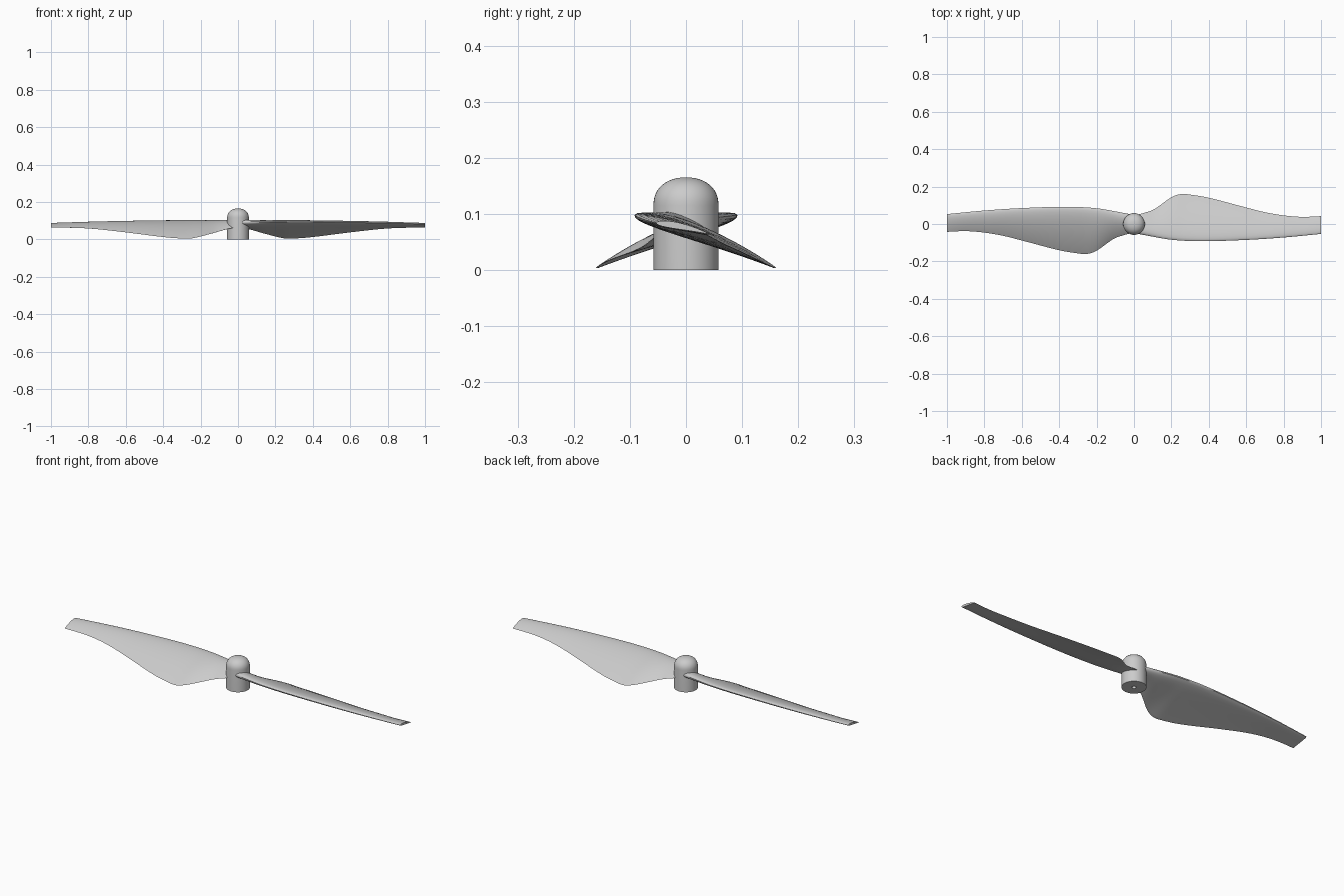
import bpy, bmesh, math
from mathutils import Matrix

if "Cube" in bpy.data.objects:
    bpy.data.objects.remove(bpy.data.objects["Cube"])

grey = bpy.data.materials.new("light_grey")
grey.use_nodes = True
colour = (0.6, 0.6, 0.6, 1)
grey.diffuse_color = colour
grey.node_tree.nodes["Principled BSDF"].inputs["Base Color"].default_value = colour


def finish(name, bm, angle=35):
    bmesh.ops.recalc_face_normals(bm, faces=bm.faces)
    mesh = bpy.data.meshes.new(name)
    bm.to_mesh(mesh)
    bm.free()
    obj = bpy.data.objects.new(name, mesh)
    bpy.context.collection.objects.link(obj)
    mesh.materials.append(grey)
    bpy.ops.object.select_all(action='DESELECT')
    bpy.context.view_layer.objects.active = obj
    obj.select_set(True)
    bpy.ops.object.shade_smooth_by_angle(angle=math.radians(angle))
    return obj


def sample(points, x):
    """Smooth cubic interpolation through (x, value) points."""
    def slope(i):
        a, b = points[max(i - 1, 0)], points[min(i + 1, len(points) - 1)]
        return (b[1] - a[1]) / (b[0] - a[0])
    i = 0
    while i < len(points) - 2 and x > points[i + 1][0]:
        i += 1
    (x0, v0), (x1, v1) = points[i], points[i + 1]
    w = x1 - x0
    t = (x - x0) / w
    return (v0 * (1 + 2 * t) * (1 - t) ** 2 + v1 * t * t * (3 - 2 * t)
            + w * t * (1 - t) * (slope(i) * (1 - t) - slope(i + 1) * t))


# Blade plan, height and thickness along the span
lead_y = [(0, -.048), (.06, -.06), (.2, -.084), (.36, -.092), (.6, -.085), (.8, -.072), (1, -.053)]
trail_y = [(0, .045), (.06, .061), (.11, .08), (.2, .143), (.25, .16), (.3, .157), (.4, .14),
           (.6, .088), (.7, .063), (.8, .046), (.9, .038), (1, .042)]
lead_z = [(0, .093), (.3, .098), (.6, .094), (1, .084)]
trail_z = [(0, .066), (.06, .054), (.15, .028), (.25, .004), (.3, .004), (.4, .012),
           (.6, .037), (.8, .058), (1, .064)]
thickness = [(0, .032), (.3, .028), (.6, .023), (1, .012)]


def section(x):
    """Closed cambered airfoil loop, nose first along the top and back below."""
    y0, y1 = sample(lead_y, x), sample(trail_y, x)
    z0, z1 = sample(lead_z, x), sample(trail_z, x)
    chord = math.hypot(y1 - y0, z1 - z0)
    dy, dz = (y1 - y0) / chord, (z1 - z0) / chord
    half = 14
    loop = []
    for k in range(2 * half):
        side = 1 if k <= half else -1
        t = (1 - math.cos(math.pi * k / half)) / 2
        h = 5 * sample(thickness, x) * (.297 * math.sqrt(t) - .126 * t - .352 * t ** 2
                                        + .284 * t ** 3 - .1 * t ** 4)
        n = side * h + .03 * chord * 4 * t * (1 - t)
        loop.append((x, y0 + dy * t * chord - dz * n, z0 + dz * t * chord + dy * n))
    return loop


def blade(name, turn):
    bm = bmesh.new()
    count = 48
    rings = [[bm.verts.new(p) for p in section(.012 + .988 * i / count)] for i in range(count + 1)]
    for a, b in zip(rings, rings[1:]):
        for j in range(len(a)):
            k = (j + 1) % len(a)
            bm.faces.new((a[j], a[k], b[k], b[j]))
    bm.faces.new(rings[0])
    bm.faces.new(rings[-1])
    bmesh.ops.rotate(bm, verts=bm.verts, matrix=Matrix.Rotation(turn, 3, 'Z'))
    return finish(name, bm)


blade("left_blade", 0)
blade("right_blade", math.pi)

# Hub: lathe of a domed cylinder with a blind shaft hole underneath
radius, shoulder, dome, bore = .058, .115, .05, .01
profile = [(0, .1), (bore, .1), (bore, 0), (radius, 0), (radius, shoulder)]
for i in range(1, 13):
    a = math.pi / 2 * i / 12
    profile.append((radius * max(math.cos(a), 0) ** .9, shoulder + dome * math.sin(a) ** .9))
bm = bmesh.new()
verts = [bm.verts.new((r, 0, z)) for r, z in profile]
edges = [bm.edges.new(pair) for pair in zip(verts, verts[1:])]
bmesh.ops.spin(bm, geom=verts + edges, axis=(0, 0, 1), cent=(0, 0, 0),
               angle=math.tau, steps=48)
bmesh.ops.remove_doubles(bm, verts=bm.verts, dist=1e-5)
finish("hub", bm)
